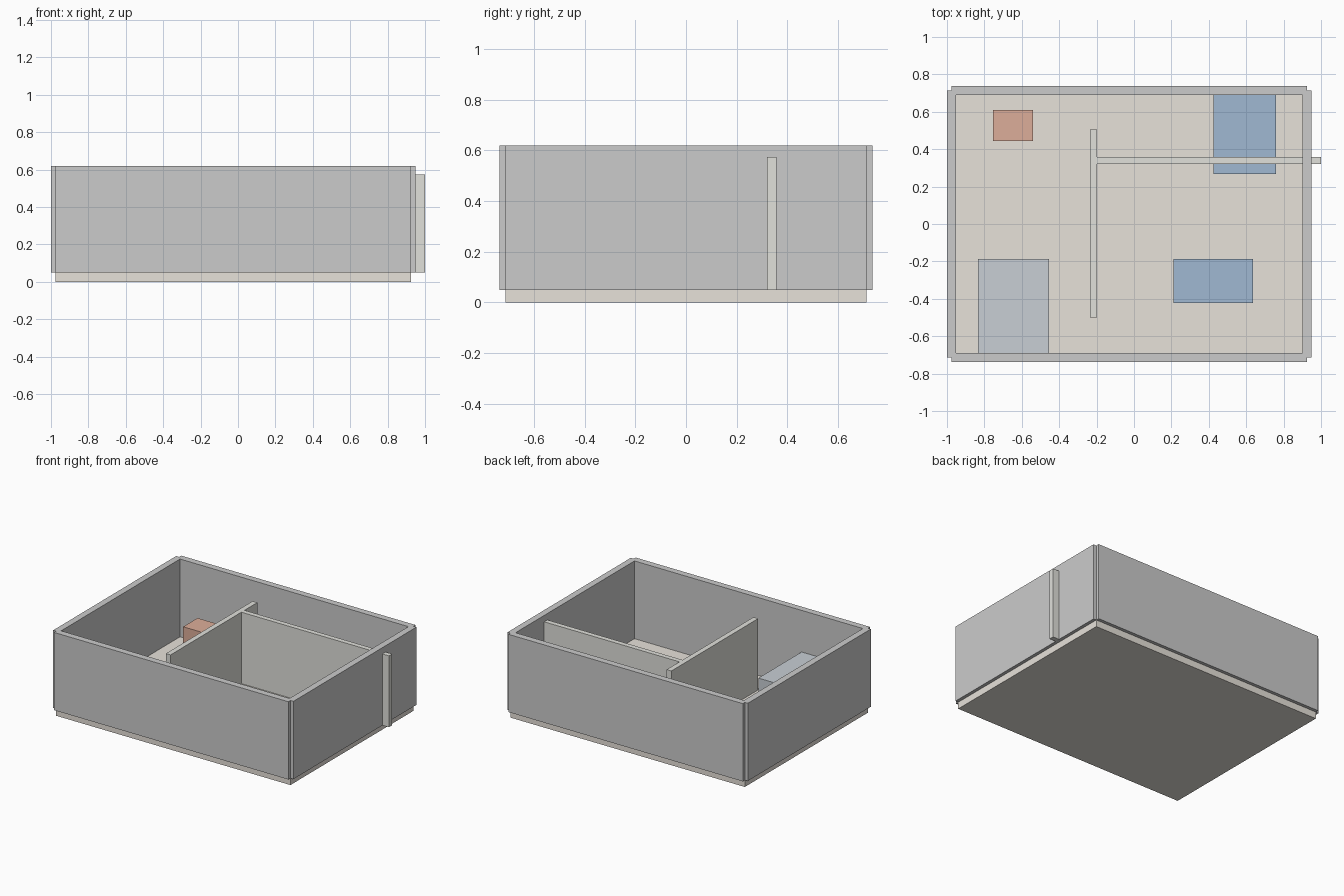
import bpy

if "Cube" in bpy.data.objects:
    bpy.data.objects.remove(bpy.data.objects["Cube"])


def material(name, rgb):
    m = bpy.data.materials.new(name)
    m.diffuse_color = (*rgb, 1)
    m.use_nodes = True
    m.node_tree.nodes["Principled BSDF"].inputs["Base Color"].default_value = m.diffuse_color
    return m


def box(name, x, y, z, mat=None):
    """Box spanning the (min, max) range on each axis."""
    lo, hi = zip(x, y, z)
    bpy.ops.mesh.primitive_cube_add(size=1, location=[(a + b) / 2 for a, b in zip(lo, hi)])
    ob = bpy.context.object
    ob.name = name
    ob.scale = [b - a for a, b in zip(lo, hi)]
    bpy.ops.object.transform_apply(location=False, rotation=False, scale=True)
    if mat:
        ob.data.materials.append(mat)
    return ob


cream = material("floor_cream", (0.80, 0.76, 0.70))
pale = material("partition_pale", (0.75, 0.75, 0.71))
blue = material("soft_blue", (0.35, 0.48, 0.65))
mist = material("pale_blue_grey", (0.58, 0.62, 0.66))
clay = material("clay", (0.72, 0.42, 0.32))

# floor slab
X0, X1, Y, FLOOR, TOP, H = -0.976, 0.924, 0.7125, 0.05, 0.62, 0.024
box("floor", (X0, X1), (-Y, Y), (0, FLOOR), cream)

# outer walls, centred on the slab edges
for name, y in (("front_wall", -Y), ("back_wall", Y)):
    box(name, (X0, X1), (y - H, y + H), (FLOOR, TOP))
for name, x in (("left_wall", X0), ("right_wall", X1)):
    box(name, (x - H, x + H), (-Y, Y), (FLOOR, TOP))

# inner partitions; the cross one runs out through the right wall
box("long_partition", (-0.235, -0.197), (-0.5, 0.505), (FLOOR, 0.573), pale)
box("cross_partition", (-0.197, 1.0), (0.32, 0.357), (FLOOR, 0.573), pale)

# furniture blocks
box("bed", (0.425, 0.758), (0.268, 0.70), (FLOOR, 0.17), blue)
box("sofa", (0.21, 0.637), (-0.422, -0.188), (FLOOR, 0.135), blue)
box("counter", (-0.834, -0.455), (-0.70, -0.188), (FLOOR, 0.315), mist)
box("cabinet", (-0.755, -0.54), (0.443, 0.61), (FLOOR, 0.27), clay)
